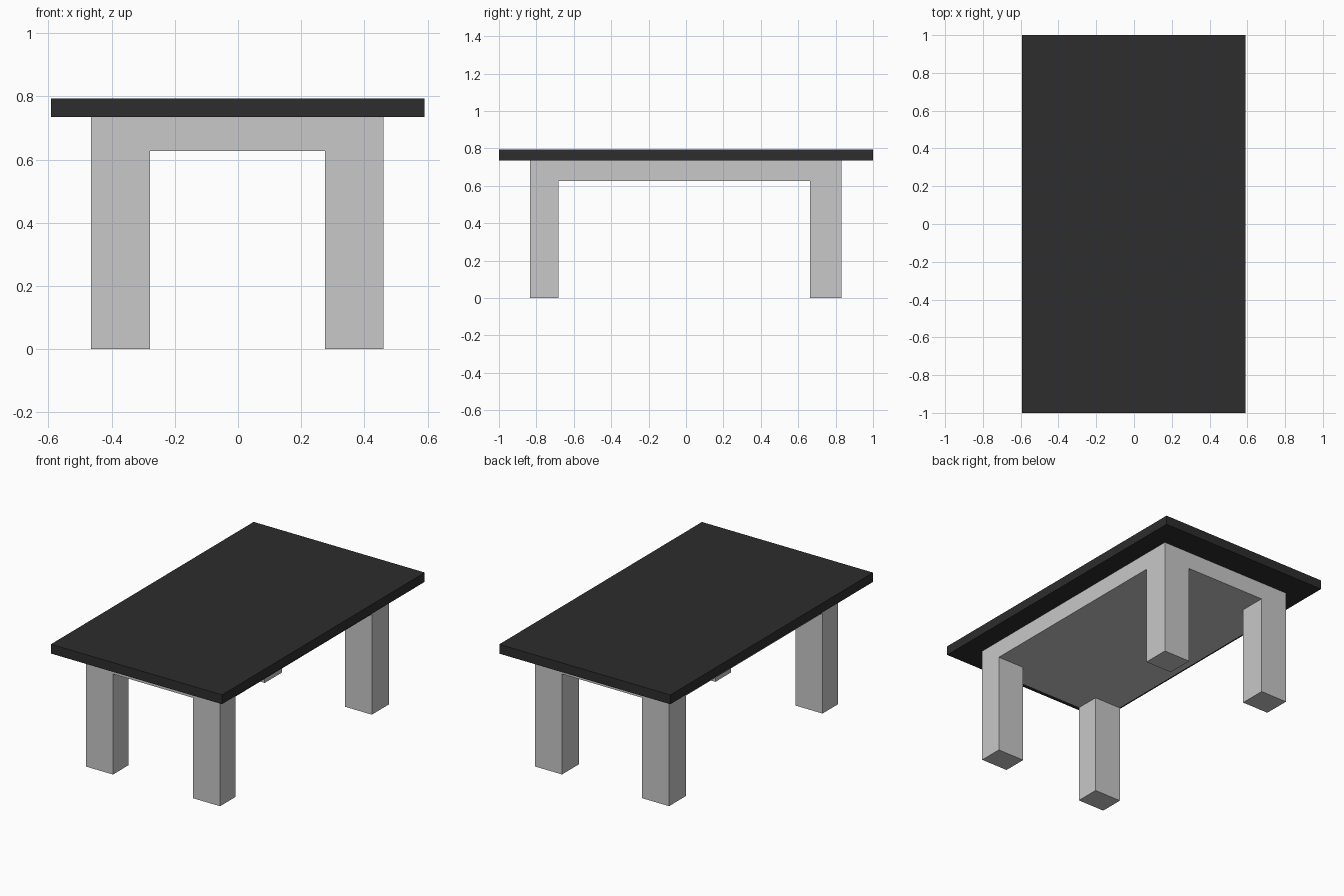
import bpy
import bmesh

cube = bpy.data.objects.get("Cube")
if cube:
    bpy.data.objects.remove(cube, do_unlink=True)


def make_material(name, value):
    mat = bpy.data.materials.new(name)
    mat.use_nodes = True
    color = (value, value, value, 1)
    mat.diffuse_color = color
    bsdf = next(n for n in mat.node_tree.nodes if n.type == 'BSDF_PRINCIPLED')
    bsdf.inputs["Base Color"].default_value = color
    return mat


def add_object(name, bm, mat):
    bmesh.ops.recalc_face_normals(bm, faces=bm.faces)
    mesh = bpy.data.meshes.new(name)
    bm.to_mesh(mesh)
    bm.free()
    mesh.materials.append(mat)
    obj = bpy.data.objects.new(name, mesh)
    bpy.context.collection.objects.link(obj)
    return obj


def extrude_to(bm, faces, z):
    """Extrude faces straight to height z, dropping the originals."""
    result = bmesh.ops.extrude_face_region(bm, geom=faces)["geom"]
    for v in result:
        if isinstance(v, bmesh.types.BMVert):
            v.co.z = z


def grid_faces(bm, xs, ys, z):
    """Lay out a sheet of faces along the given x and y lines."""
    verts = [[bm.verts.new((x, y, z)) for x in xs] for y in ys]
    return [[bm.faces.new((verts[j][i], verts[j][i + 1],
                           verts[j + 1][i + 1], verts[j + 1][i]))
             for i in range(len(xs) - 1)] for j in range(len(ys) - 1)]


FLOOR, FRAME_BOTTOM, TOP_BOTTOM, TOP = 0, 0.627, 0.735, 0.793

dark = make_material("charcoal top", 0.026)
light = make_material("light grey frame", 0.58)

# Table top: a flat rectangular board
bm = bmesh.new()
board = grid_faces(bm, (-0.592, 0.59), (-1, 1), TOP_BOTTOM)
bmesh.ops.solidify(bm, geom=board[0], thickness=0)
bm.clear()
board = grid_faces(bm, (-0.592, 0.59), (-1, 1), TOP)
bmesh.ops.reverse_faces(bm, faces=board[0])
base = bmesh.ops.duplicate(bm, geom=board[0])["geom"]
extrude_to(bm, [f for f in base if isinstance(f, bmesh.types.BMFace)], TOP_BOTTOM)
bmesh.ops.remove_doubles(bm, verts=bm.verts, dist=0.0001)
add_object("table_top", bm, dark)

# Frame: a solid slab whose four corner panels extend down into legs
bm = bmesh.new()
xs = (-0.465, -0.279, 0.275, 0.461)
ys = (-0.835, -0.683, 0.662, 0.831)
grid_faces(bm, xs, ys, TOP_BOTTOM)
upper = bm.faces[:]
lower = bmesh.ops.duplicate(bm, geom=upper)["geom"]
extrude_to(bm, [f for f in lower if isinstance(f, bmesh.types.BMFace)], FRAME_BOTTOM)
bmesh.ops.remove_doubles(bm, verts=bm.verts, dist=0.0001)


def is_corner(face):
    c = face.calc_center_median()
    flat = all(abs(v.co.z - FRAME_BOTTOM) < 0.001 for v in face.verts)
    return flat and (c.x < xs[1] or c.x > xs[2]) and (c.y < ys[1] or c.y > ys[2])


extrude_to(bm, [f for f in bm.faces if is_corner(f)], FLOOR)
bmesh.ops.dissolve_limit(bm, angle_limit=0.01, verts=bm.verts, edges=bm.edges)
add_object("leg_frame", bm, light)
